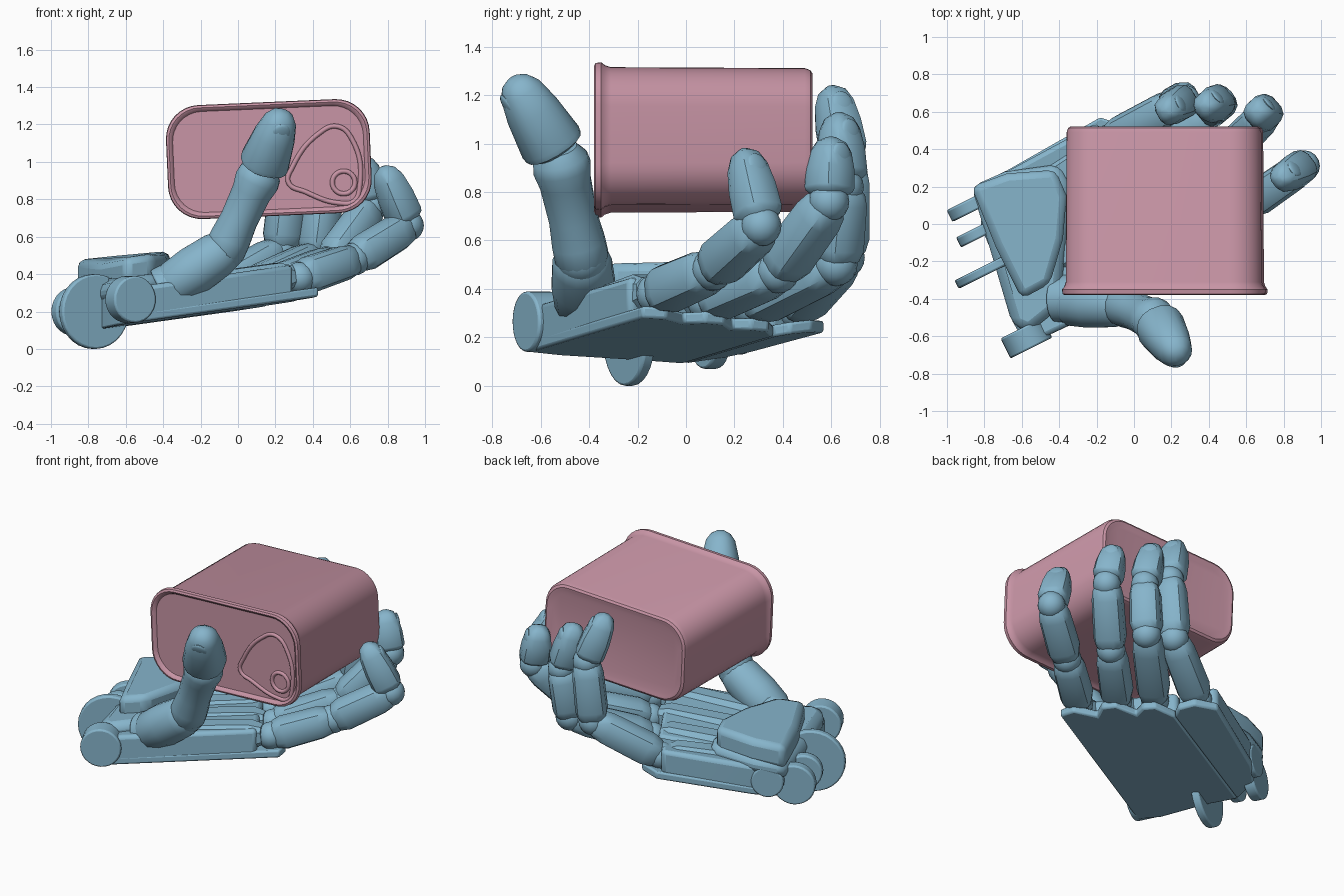
import bpy, bmesh, math
from mathutils import Vector, Matrix

cube = bpy.data.objects.get("Cube")
if cube:
    bpy.data.objects.remove(cube, do_unlink=True)


def make_material(name, colour):
    mat = bpy.data.materials.new(name)
    mat.use_nodes = True
    mat.diffuse_color = (*colour, 1)
    mat.node_tree.nodes["Principled BSDF"].inputs["Base Color"].default_value = (*colour, 1)
    return mat


blue = make_material("soft blue", (.24, .46, .60))
pink = make_material("dusty pink", (.58, .30, .38))


def finish(name, bm, mat, angle=35, bevel=0):
    bmesh.ops.recalc_face_normals(bm, faces=bm.faces[:])
    mesh = bpy.data.meshes.new(name)
    bm.to_mesh(mesh)
    bm.free()
    obj = bpy.data.objects.new(name, mesh)
    bpy.context.collection.objects.link(obj)
    mesh.materials.append(mat)
    if bevel:
        mod = obj.modifiers.new("bevel", "BEVEL")
        mod.width, mod.segments = bevel, 2
    bpy.ops.object.select_all(action="DESELECT")
    obj.select_set(True)
    bpy.context.view_layer.objects.active = obj
    bpy.ops.object.shade_smooth_by_angle(angle=math.radians(angle))
    return obj


def skin_rings(rings):
    # Bridges equal rings of points and closes both ends
    bm = bmesh.new()
    loops = [[bm.verts.new(p) for p in ring] for ring in rings]
    for low, high in zip(loops, loops[1:]):
        for i in range(len(low)):
            j = (i + 1) % len(low)
            bm.faces.new((low[i], low[j], high[j], high[i]))
    bm.faces.new(loops[0][::-1])
    bm.faces.new(loops[-1])
    return bm


def limb(name, start, end, profile, dorsal, sides=12, square=.7):
    # Squarish lofted segment: profile holds (fraction along, radius)
    start, end = Vector(start), Vector(end)
    axis = (end - start).normalized()
    up = (dorsal - axis * dorsal.dot(axis)).normalized()
    side = axis.cross(up)
    rings = []
    for t, r in profile:
        ring = []
        for i in range(sides):
            a = math.tau * (i + .5) / sides
            c, s = math.cos(a), math.sin(a)
            ring.append(start.lerp(end, t)
                        + side * r * math.copysign(abs(c) ** square, c)
                        + up * r * math.copysign(abs(s) ** square, s))
        rings.append(ring)
    return finish(name, skin_rings(rings), blue)


def ball(name, centre, radius, scale=(1, 1, 1), direction=None):
    bm = bmesh.new()
    bmesh.ops.create_uvsphere(bm, u_segments=16, v_segments=10, radius=radius)
    turn = direction.to_track_quat("Z", "Y").to_matrix().to_4x4() if direction else Matrix()
    bm.transform(Matrix.Translation(centre) @ turn @ Matrix.Diagonal((*scale, 1)))
    return finish(name, bm, blue)


def disc(name, centre, radius, thickness, axis):
    bm = bmesh.new()
    bmesh.ops.create_cone(bm, cap_ends=True, segments=28, radius1=radius,
                          radius2=radius, depth=thickness)
    bm.transform(Matrix.Translation(centre)
                 @ Vector(axis).to_track_quat("Z", "Y").to_matrix().to_4x4())
    return finish(name, bm, blue, bevel=.01)


def floor(x, y):
    # Sloping underside of the hand, folded upward along the little finger side
    fold = .9 * (y - .36) - .43 * (x + .02)
    return .212 + .15 * x - .02 * y + .18 * max(0, fold)


def slab(name, outline, low, high, bevel):
    rings = [[(x, y, floor(x, y) + h) for x, y in outline] for h in (low, high)]
    return finish(name, skin_rings(rings), blue, bevel=bevel)


# Can: rounded rectangle rings from the recessed lid to the shallow dished base
can_centre = Vector((.165, 0, 1.015))
tilt = Matrix.Rotation(math.radians(-2.5), 3, "Y")


def can_ring(y, inset):
    r = .18 - inset * .6
    ring = []
    for k, (sx, sz) in enumerate(((1, 1), (-1, 1), (-1, -1), (1, -1))):
        for i in range(9):
            a = math.pi / 2 * (k + i / 8)
            p = Vector((sx * (.545 - inset - r) + r * math.cos(a), y,
                        sz * (.305 - inset - r) + r * math.sin(a)))
            ring.append(can_centre + tilt @ p)
    return ring


can_steps = ((-.36, .035), (-.374, .026), (-.38, .015), (-.374, .003), (-.35, 0), (-.335, .012),
             (-.31, .02), (.49, .024), (.513, .032), (.522, .046), (.52, .06), (.515, .08))
finish("can_body", skin_rings([can_ring(y, inset) for y, inset in can_steps]), pink)

# Pull tab outline and rivet ring on the lid
tab_points = ((.27, .89), (.29, .97), (.43, 1.15), (.53, 1.19), (.61, 1.12),
              (.65, .86), (.62, .79), (.54, .78), (.36, .84))
rivet_points = [(.565 + .06 * math.cos(i * math.pi / 4), .89 + .06 * math.sin(i * math.pi / 4))
                for i in range(8)]
for name, points in (("pull_tab_rim", tab_points), ("rivet_ring", rivet_points)):
    curve = bpy.data.curves.new(name, "CURVE")
    curve.dimensions = "3D"
    curve.bevel_depth, curve.bevel_resolution = .013, 2
    spline = curve.splines.new("BEZIER")
    spline.bezier_points.add(len(points) - 1)
    spline.use_cyclic_u = True
    for bp, (x, z) in zip(spline.bezier_points, points):
        bp.co = (x, -.36, z)
        bp.handle_left_type = bp.handle_right_type = "AUTO"
    curve.materials.append(pink)
    obj = bpy.data.objects.new(name, curve)
    bpy.context.collection.objects.link(obj)
    bpy.ops.object.select_all(action="DESELECT")
    obj.select_set(True)
    bpy.context.view_layer.objects.active = obj
    bpy.ops.object.convert(target="MESH")

# Palm: notched base plate and thick body, with a tilted panel on the little finger side
wrist_edge = [(-.82, -.01), (-.74, -.2), (-.65, -.52), (-.575, -.65)]
slab("palm_plate", wrist_edge + [(.43, -.18), (.41, -.08), (.28, -.01), (.32, .08), (.28, .16),
     (.14, .19), (.16, .27), (.12, .34), (-.02, .36)], 0, .05, .012)
slab("palm_body", wrist_edge + [(.3, -.235), (.13, .05), (-.04, .35)], .01, .19, .025)
slab("little_side_plate", [(-.02, .36), (.01, .43), (-.04, .52), (-.18, .57), (-.69, .28),
     (-.8, .17), (-.82, -.01)], 0, .05, .012)
slab("little_side_body", [(-.05, .35), (-.2, .54), (-.68, .28), (-.8, .17), (-.81, 0)],
     .01, .19, .025)

# Wrist: low shoulder toward the thumb and raised cover
slab("wrist_shoulder", [(-.69, .28), (-.87, .2), (-.75, -.2), (-.65, -.54), (-.56, -.58),
     (-.4, -.45), (-.33, .2), (-.4, .32)], .13, .25, .05)
slab("wrist_cover", [(-.68, .27), (-.87, .2), (-.74, -.12), (-.6, -.4), (-.45, -.32),
     (-.38, -.08), (-.36, .15), (-.42, .29)], .2, .36, .04)

# Wrist joint discs and lugs
hinge = (-.45, .9, 0)
disc("wrist_disc", (-.77, -.235, .2), .2, .05, hinge)
disc("outer_lug", (-.87, .1, .2), .13, .07, hinge)
disc("inner_lug", (-.84, -.05, .22), .11, .06, hinge)
disc("thumb_side_lug", (-.575, -.61, .265), .125, .12, hinge)
disc("little_side_lug", (-.74, .19, .23), .1, .12, hinge)

# Fingers: metacarpal base, knuckle, two joints, tip
fingers = {
    "index": ((-.4, -.4), (.33, -.12, .38), (.62, .11, .48), (.91, .31, .66), (.78, .24, .96)),
    "middle": ((-.42, -.18), (.2, .09, .35), (.5, .38, .47), (.71, .59, .76), (.66, .6, 1.01)),
    "ring": ((-.46, .02), (.06, .27, .33), (.42, .62, .5), (.46, .65, .82), (.38, .63, 1.11)),
    "little": ((-.5, .2), (-.13, .45, .32), (.23, .65, .53), (.27, .66, .92), (.17, .6, 1.22)),
}
bar = ((0, .08), (.06, .09), (.9, .085), (1, .06))
phalanx = ((0, .06), (.07, .084), (.2, .098), (.78, .094), (.93, .083), (1, .06))
fingertip = ((0, .07), (.06, .088), (.12, .093), (.45, .09), (.75, .077), (.92, .055), (1, .02))
for name, (base, *joints) in fingers.items():
    knuckle, first, second, tip = [Vector(p) for p in joints]
    dorsal = (first + second) / 2 - (knuckle + tip) / 2
    root = Vector((*base, floor(*base) + .13))
    limb(name + "_metacarpal", root, knuckle - Vector((.04, .03, -.01)), bar, Vector((0, 0, 1)), 8)
    ball(name + "_knuckle", knuckle, .085)
    limb(name + "_proximal", knuckle, first, phalanx, dorsal)
    ball(name + "_middle_joint", first, .088)
    limb(name + "_middle", first, second, phalanx, dorsal)
    ball(name + "_end_joint", second, .084)
    axis = (tip - second).normalized()
    limb(name + "_tip", second + axis * .03, tip + axis * .015, fingertip, dorsal)
    out = (dorsal - axis * dorsal.dot(axis)).normalized()
    ball(name + "_nail", second.lerp(tip, .74) + out * .066, .055, (.9, 1, .3), out)

# Thumb: collar, lofted lower segments and a separate tip
thumb_path = [Vector(p) for p in ((-.34, -.42, .35), (-.07, -.43, .53),
                                  (.12, -.52, .94), (.245, -.715, 1.27))]
thumb_out = Vector((.3, -1, -.3))
disc("thumb_collar", (-.36, -.4, .33), .13, .12, (1, 0, .5))
limb("thumb_base", thumb_path[0], thumb_path[1],
     ((-.2, .09), (0, .125), (.4, .133), (.85, .125), (1, .112), (1.15, .07)), thumb_out, 16, 1)
ball("thumb_middle_joint", thumb_path[1], .11)
limb("thumb_middle", thumb_path[1], thumb_path[2],
     ((-.15, .08), (.0, .113), (.15, .112), (.4, .102), (.75, .108), (.9, .122), (1, .115),
      (1.1, .08)), thumb_out, 16, 1)
limb("thumb_tip", thumb_path[2], thumb_path[3],
     ((.1, .1), (.14, .128), (.2, .132), (.6, .112), (.85, .088), (.95, .06), (1, .025)),
     thumb_out, 16, .9)
tip_axis = (thumb_path[3] - thumb_path[2]).normalized()
nail_out = (thumb_out - tip_axis * thumb_out.dot(tip_axis)).normalized()
ball("thumb_nail", thumb_path[2].lerp(thumb_path[3], .75) + nail_out * .076, .06,
     (.9, 1.1, .3), nail_out)
